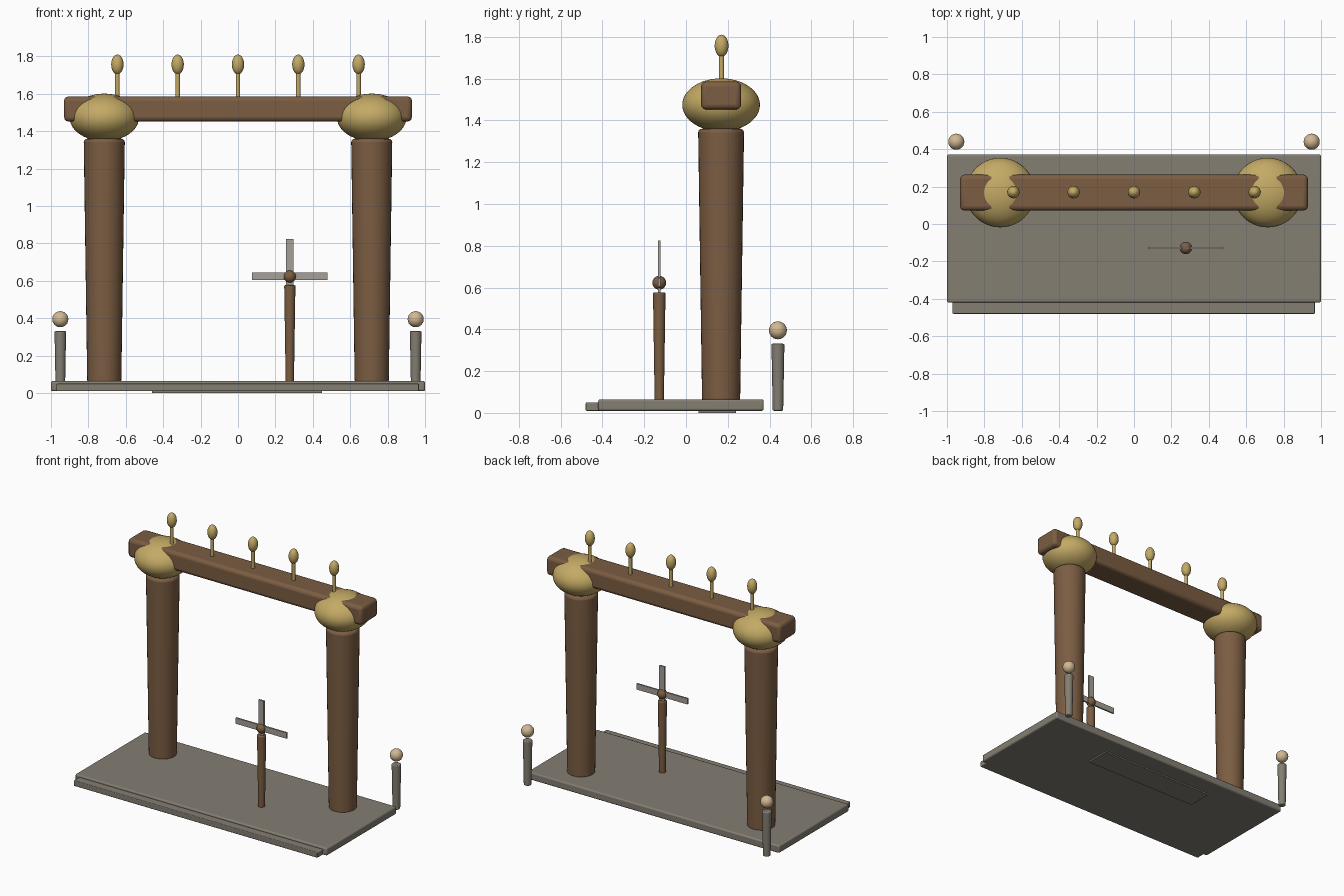
import bpy, math

if "Cube" in bpy.data.objects:
    bpy.data.objects.remove(bpy.data.objects["Cube"])

def mat(name, rgb):
    m = bpy.data.materials.new(name)
    m.diffuse_color = (*rgb, 1)
    m.use_nodes = True
    m.node_tree.nodes["Principled BSDF"].inputs["Base Color"].default_value = m.diffuse_color
    return m

WOOD = mat("wood", (0.20, 0.11, 0.055))
GOLD = mat("gold", (0.55, 0.40, 0.13))
STONE = mat("stone", (0.23, 0.21, 0.17))
CREAM = mat("cream", (0.64, 0.48, 0.29))
BLADE = mat("blade", (0.38, 0.35, 0.31))

def finish(name, m, bevel=0.0):
    o = bpy.context.object
    o.name = name
    o.data.materials.append(m)
    if bevel:
        b = o.modifiers.new("bevel", 'BEVEL')
        b.width, b.segments = bevel, 3
        b.limit_method, b.angle_limit = 'ANGLE', math.radians(40)
    bpy.ops.object.shade_smooth_by_angle(angle=math.radians(35))
    return o

def box(name, lo, hi, m, bevel=0.0):
    bpy.ops.mesh.primitive_cube_add(size=1, location=[(a + b) / 2 for a, b in zip(lo, hi)])
    bpy.context.object.scale = [b - a for a, b in zip(lo, hi)]
    bpy.ops.object.transform_apply(location=False, rotation=False, scale=True)
    return finish(name, m, bevel)

def post(name, x, y, z0, z1, r0, r1, m, bevel=0.0):
    bpy.ops.mesh.primitive_cone_add(vertices=32, radius1=r0, radius2=r1, depth=z1 - z0,
                                    location=(x, y, (z0 + z1) / 2))
    return finish(name, m, bevel)

def ball(name, x, y, z, r, rz, m, seg=32):
    bpy.ops.mesh.primitive_uv_sphere_add(segments=seg, ring_count=seg // 2, radius=1,
                                         location=(x, y, z))
    bpy.context.object.scale = (r, r, rz)
    bpy.ops.object.transform_apply(location=False, rotation=False, scale=True)
    return finish(name, m)

# Stone platform, front step and thin pad underneath
box("platform", (-1, -0.42, 0.01), (1, 0.372, 0.065), STONE, 0.01)
box("front_step", (-0.97, -0.48, 0.01), (0.967, -0.40, 0.05), STONE, 0.005)
box("under_pad", (-0.46, 0.06, 0.0), (0.45, 0.24, 0.02), STONE)

# Gate: columns, capitals and lintel
GY = 0.168
for s, side in ((-1, "left"), (1, "right")):
    post(side + "_column", s * 0.715, GY, 0.05, 1.36, 0.091, 0.110, WOOD, 0.018)
    ball(side + "_capital", s * 0.715, GY, 1.474, 0.186, 0.127, GOLD, 48)
box("lintel", (-0.93, 0.072, 1.452), (0.93, 0.264, 1.586), WOOD, 0.024)

# Row of finials on the lintel
for i in range(5):
    x = -0.645 + i * 0.3225
    post(f"finial_stem_{i + 1}", x, GY + 0.002, 1.57, 1.73, 0.012, 0.012, GOLD)
    ball(f"finial_bulb_{i + 1}", x, GY + 0.002, 1.757, 0.033, 0.053, GOLD, 24)

# Pinwheel on a stick
PX, PY = 0.277, -0.128
post("pinwheel_stick", PX, PY, 0.055, 0.577, 0.022, 0.030, WOOD, 0.006)
ball("pinwheel_hub", PX, PY, 0.623, 0.033, 0.033, WOOD, 24)
box("pinwheel_cross_blade", (0.075, PY - 0.006, 0.604), (0.479, PY + 0.006, 0.646), BLADE)
box("pinwheel_upright_blade", (PX - 0.021, PY - 0.006, 0.44), (PX + 0.021, PY + 0.006, 0.825), BLADE)

# Lamp posts behind the back corners
for s, side in ((-1, "left"), (1, "right")):
    post(side + "_lamp_post", s * 0.95, 0.44, 0.01, 0.331, 0.025, 0.031, STONE, 0.006)
    ball(side + "_lamp_globe", s * 0.95, 0.44, 0.395, 0.043, 0.043, CREAM, 24)
